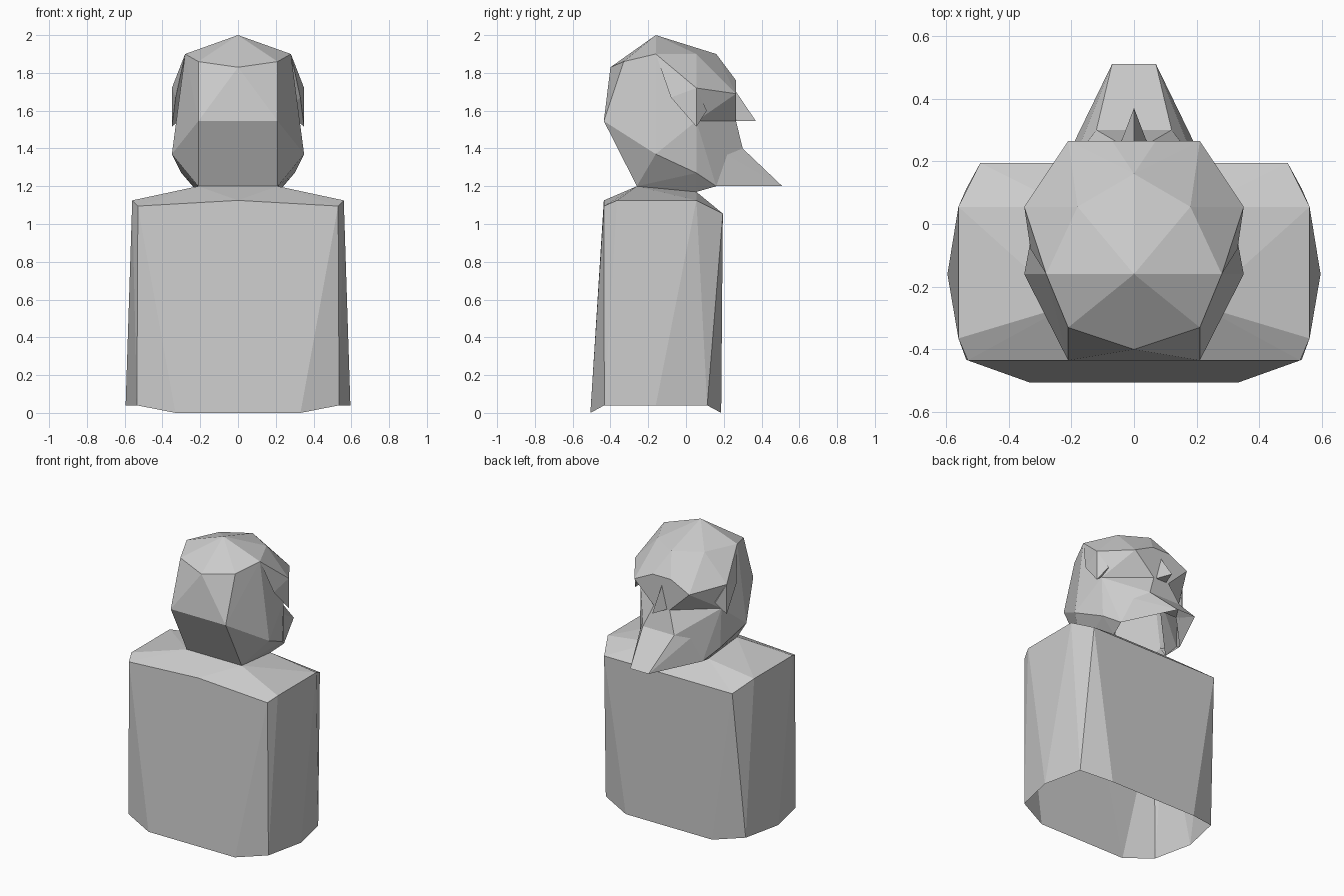
import bpy
import bmesh
from math import cos, sin, tau, copysign

cube = bpy.data.objects.get("Cube")
if cube:
    bpy.data.objects.remove(cube, do_unlink=True)

# One plain stone colour
stone = bpy.data.materials.new("grey_stone")
stone.use_nodes = True
grey = (.6, .6, .6, 1)
stone.diffuse_color = grey
stone.node_tree.nodes["Principled BSDF"].inputs["Base Color"].default_value = grey


def both_sides(points):
    """Return the points together with their mirror images across the middle."""
    mirrored = [(-x, y, z) for x, y, z in points if x]
    return list(points) + mirrored


def facets(name, points, is_open=None):
    """Make a flat-faced shell around the points, without its open faces."""
    bm = bmesh.new()
    for point in points:
        bm.verts.new(point)
    bmesh.ops.convex_hull(bm, input=bm.verts[:])
    loose = [vert for vert in bm.verts if not vert.link_faces]
    bmesh.ops.delete(bm, geom=loose, context='VERTS')
    bmesh.ops.recalc_face_normals(bm, faces=bm.faces[:])
    bm.normal_update()
    if is_open:
        holes = [face for face in bm.faces if is_open(face)]
        bmesh.ops.delete(bm, geom=holes, context='FACES')
    mesh = bpy.data.meshes.new(name)
    bm.to_mesh(mesh)
    bm.free()
    mesh.materials.append(stone)
    shell = bpy.data.objects.new(name, mesh)
    bpy.context.collection.objects.link(shell)
    return shell


def rounded_ring(sides, half_width, half_depth, middle):
    """Squarish oval around the middle, with its front and back edges on the ground."""
    ring = []
    for step in range(sides):
        across, along = cos(tau * step / sides), sin(tau * step / sides)
        x = half_width * copysign(abs(across) ** .5, across)
        y = half_depth * copysign(abs(along) ** .5, along)
        lift = 0 if abs(along) > .9 else .04
        ring.append((x, middle + y, lift))
    return ring


def crosses_middle(face):
    """Tell whether the face spans the left and right sides."""
    across = [vert.co.x for vert in face.verts]
    return min(across) < 0 < max(across)


# Shared depths, from the back to the face
back, axis, ear, mouth, face_front = -.435, -.16, .055, .16, .265
# Shared heights, from the neck to the hairline
neck, lip_line, eye_line, brow_line, hairline = 1.2, 1.4, 1.545, 1.7, 1.9
# Shared half widths
nape_half, shoulder_half, head_half = .21, .56, .35
shoulder_top = neck - .075

# Landmarks where neighbouring parts meet
nape = (nape_half, -.26, neck)
throat = (nape_half, ear, neck - .03)
temple = (.28, axis, hairline)
forehead = (.18, ear, hairline)
forehead_middle = (0, mouth, hairline)
brow_end = (head_half, ear, brow_line + .02)
jaw = (head_half, axis, 1.37)
jaw_hinge = (.3, ear, 1.27)
cheek = (.31, ear, eye_line)
cheek_front = (.06, face_front, eye_line)
mouth_corner = (nape_half, mouth, lip_line)
lip = (.12, .3, lip_line)
chin_corner = (.24, mouth, neck)

# Torso: hollow, with an oval foot, sloped shoulders and the neck seat
shoulders = [
    (0, back, shoulder_top),
    (shoulder_half - .03, back, shoulder_top - .03),
    (shoulder_half, -.365, shoulder_top),
    (shoulder_half, ear, shoulder_top),
    (.49, -axis + .035, 1.055),
    nape,
    throat,
]
facets("torso", rounded_ring(10, .595, .355, axis) + both_sides(shoulders),
       lambda face: face.normal.z < -.5)

# Skull: crown, flat back of the head, and neck, open towards the mouth
facets("skull", both_sides([
    (0, axis, 2),
    (0, -.4, 1.83),
    (nape_half, -.33, hairline - .04),
    (nape_half, back, eye_line),
    (.06, mouth, eye_line),
    nape, throat, jaw, jaw_hinge, cheek,
    temple, forehead, forehead_middle,
]), lambda face: crosses_middle(face) and face.normal.y > .1
    and face.calc_center_median().z < eye_line)

# Brow: forehead and the eye sockets slanting in beneath it
facets("brow", both_sides([
    (.07, face_front, brow_line + .06),
    (nape_half, face_front, brow_line - .01),
    temple, forehead, forehead_middle, brow_end, cheek, cheek_front,
]))

# Lower face: cheek shelf and jaw, open below and behind
facets("lower_face", both_sides([
    cheek, cheek_front, jaw, jaw_hinge, mouth_corner, lip, chin_corner, throat,
]), lambda face: crosses_middle(face) and (
    face.normal.y < -.1 or face.calc_center_median().z < lip_line))

# Beard: hollow wedge jutting from the chin
facets("beard", both_sides([
    (.07, .51, neck),
    mouth_corner, lip, chin_corner,
]), lambda face: face.normal.z < -.9 or face.normal.y < -.9)

# Nose: narrow bridge running down to a pointed tip
facets("nose", both_sides([
    (0, face_front, brow_line),
    (0, .37, eye_line),
    (.04, face_front, eye_line),
    (.04, mouth, eye_line),
    (.04, mouth, brow_line),
]))

# Temples: hair hanging to a point in front of each ear
hair = facets("temple_hair", [
    (head_half, ear, eye_line - .03),
    (.33, -.08, brow_line - .03),
    (.3, mouth - .05, 1.6),
    (.25, ear, 1.6),
    temple, brow_end,
])
hair.modifiers.new("other_side", 'MIRROR')
